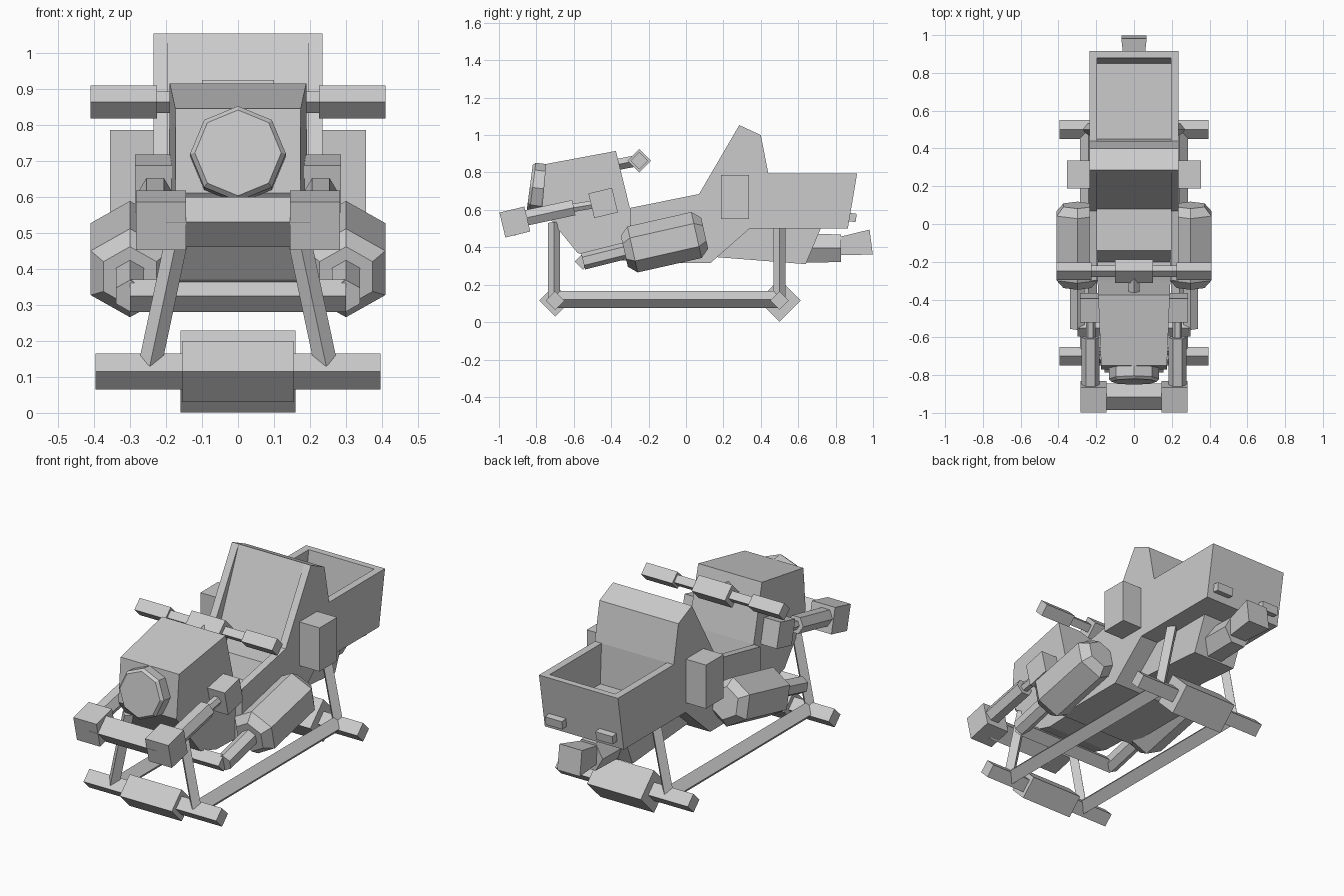
import bpy, bmesh, math
from mathutils import Vector, Matrix

old = bpy.data.objects.get("Cube")
if old:
    bpy.data.objects.remove(old, do_unlink=True)

grey = bpy.data.materials.new("light_grey")
grey.use_nodes = True
grey.diffuse_color = (0.6, 0.6, 0.6, 1)
grey.node_tree.nodes["Principled BSDF"].inputs["Base Color"].default_value = (0.6, 0.6, 0.6, 1)


def finish(name, bm):
    bmesh.ops.recalc_face_normals(bm, faces=bm.faces)
    mesh = bpy.data.meshes.new(name)
    bm.to_mesh(mesh)
    bm.free()
    mesh.materials.append(grey)
    ob = bpy.data.objects.new(name, mesh)
    bpy.context.collection.objects.link(ob)
    return ob


def slab(name, profile, x0, x1, taper=0.0):
    """Side profile (y, z) extruded from x0 to x1, optionally narrowing to the front."""
    bm = bmesh.new()
    rings = [[bm.verts.new((x * (1 + taper * y), y, z)) for y, z in profile] for x in (x0, x1)]
    for ring in rings:
        bm.faces.new(ring)
    n = len(profile)
    for i in range(n):
        j = (i + 1) % n
        bm.faces.new((rings[0][i], rings[0][j], rings[1][j], rings[1][i]))
    return finish(name, bm)


def loft(name, stations, sides=4, phase=0.0):
    """Faceted tube through (point, radius) stations; each ring faces its local direction."""
    bm = bmesh.new()
    pts = [Vector(p) for p, r in stations]
    rings = []
    for i, (p, r) in enumerate(stations):
        d = (pts[min(i + 1, len(pts) - 1)] - pts[max(i - 1, 0)]).normalized()
        u = d.cross(Vector((0, 0, 1))).normalized()
        v = u.cross(d)
        angles = [math.radians(phase + 360 * k / sides) for k in range(sides)]
        rings.append([bm.verts.new(pts[i] + (u * math.cos(a) + v * math.sin(a)) * r) for a in angles])
    for a, b in zip(rings, rings[1:]):
        for k in range(sides):
            m = (k + 1) % sides
            bm.faces.new((a[k], a[m], b[m], b[k]))
    bm.faces.new(rings[0])
    bm.faces.new(rings[-1])
    return finish(name, bm)


def box(name, centre, size, pitch=0.0):
    bm = bmesh.new()
    place = Matrix.Translation(centre) @ Matrix.Rotation(math.radians(pitch), 4, 'X')
    bmesh.ops.create_cube(bm, size=1, matrix=place @ Matrix.Diagonal((*size, 1)))
    return finish(name, bm)


def crossbar(name, y, z, x0, x1, r):
    return loft(name, [((x0, y, z), r), ((x1, y, z), r)])


# Hull: two full side walls around a lower core with footwell, seat and cargo bay
belly = [(0.865, 0.5), (0.34, 0.5), (0.13, 0.315), (-0.3, 0.315)]
wall = [(-0.3, 0.61), (0.07, 0.685), (0.285, 1.053), (0.4, 1.0), (0.44, 0.795), (0.915, 0.795)]
core = [(-0.3, 0.45), (-0.2, 0.45), (-0.14, 0.57), (0.08, 0.57), (0.285, 1.053), (0.4, 1.0),
        (0.44, 0.795), (0.45, 0.58), (0.85, 0.58), (0.88, 0.795), (0.915, 0.795)]
slab("hull_core", core + belly, -0.195, 0.195)

# Nose: large front block reaching down to the belly
slab("nose", [(-0.75, 0.845), (-0.375, 0.915), (-0.3, 0.61), (-0.25, 0.33), (-0.45, 0.33),
              (-0.58, 0.37), (-0.69, 0.505), (-0.77, 0.61)], -0.205, 0.205, 0.2)
loft("main_lamp", [((0, -0.74, 0.71), 0.12), ((0, -0.765, 0.713), 0.133),
                   ((0, -0.82, 0.72), 0.133), ((0, -0.835, 0.722), 0.12)], 8, 90)

# Keel and tail exhaust
slab("keel", [(0.13, 0.35), (0.64, 0.31), (0.72, 0.5), (0.2, 0.5)], -0.13, 0.13)
loft("exhaust_body", [((0, 0.62, 0.395), 0.09), ((0, 0.83, 0.395), 0.085)], 6)
loft("exhaust_nozzle", [((0, 0.7, 0.39), 0.05), ((0, 0.99, 0.428), 0.095)], 4, 45)

# Handlebar
loft("handlebar_stem", [((0, -0.38, 0.84), 0.03), ((0, -0.25, 0.865), 0.03)])
crossbar("handlebar_rod", -0.25, 0.863, -0.3, 0.3, 0.03)
crossbar("handlebar_clamp", -0.25, 0.863, -0.1, 0.1, 0.062)

# Front bumper bar and skid cross members
crossbar("front_bumper", -0.915, 0.53, -0.2, 0.2, 0.07)
for name, y, half, r in (("front", -0.7, 0.155, 0.085), ("rear", 0.5, 0.16, 0.114)):
    crossbar(name + "_skid_bar", y, 0.115, -0.395, 0.395, 0.05)
    crossbar(name + "_skid_block", y, 0.115, -half, half, r)

# Pipe looping under the nose between the two pods
loop = [(0.3, -0.25, 0.4), (0.3, -0.55, 0.325), (-0.3, -0.55, 0.325), (-0.3, -0.25, 0.4)]
for name, a, b in zip(("left_pipe", "front_pipe", "right_pipe"), loop, loop[1:]):
    loft(name, [(a, 0.045), (b, 0.045)], 6 if a[0] == b[0] else 4, 90)

# Paired parts
for side, s in (("left", 1), ("right", -1)):
    slab(side + "_hull_wall", wall + belly, s * 0.195, s * 0.235)
    crossbar(side + "_grip", -0.25, 0.863, s * 0.225, s * 0.41, 0.046)
    box(side + "_side_box", (s * 0.285, 0.262, 0.668), (0.14, 0.15, 0.235))
    box(side + "_tail_light", (s * 0.15, 0.885, 0.56), (0.1, 0.05, 0.045), -8)

    # Headlight on its strut
    box(side + "_headlight", (s * 0.214, -0.915, 0.535), (0.138, 0.137, 0.137), 13.5)
    loft(side + "_strut", [((s * 0.23, -0.88, 0.552), 0.048), ((s * 0.23, -0.6, 0.612), 0.048)], 6)
    loft(side + "_strut_rod", [((s * 0.23, -0.62, 0.608), 0.025), ((s * 0.23, -0.45, 0.637), 0.025)], 6)
    box(side + "_strut_mount", (s * 0.228, -0.443, 0.637), (0.115, 0.13, 0.135), 13.5)

    # Engine pod with chamfered ends
    mid, axis = Vector((s * 0.3, -0.115, 0.427)), Vector((0, 0.976, 0.22))
    pod = [(-0.22, 0.085), (-0.175, 0.126), (0.175, 0.126), (0.22, 0.085)]
    loft(side + "_engine_pod", [(mid + axis * t, r) for t, r in pod], 6, 90)

    # Skid rail and legs
    loft(side + "_skid_rail", [((s * 0.24, -0.7, 0.12), 0.045), ((s * 0.24, 0.5, 0.12), 0.045)])
    for end, y in (("front", -0.705), ("rear", 0.5)):
        loft(side + "_" + end + "_leg", [((s * 0.245, y, 0.13), 0.032), ((s * 0.16, y, 0.53), 0.032)])
